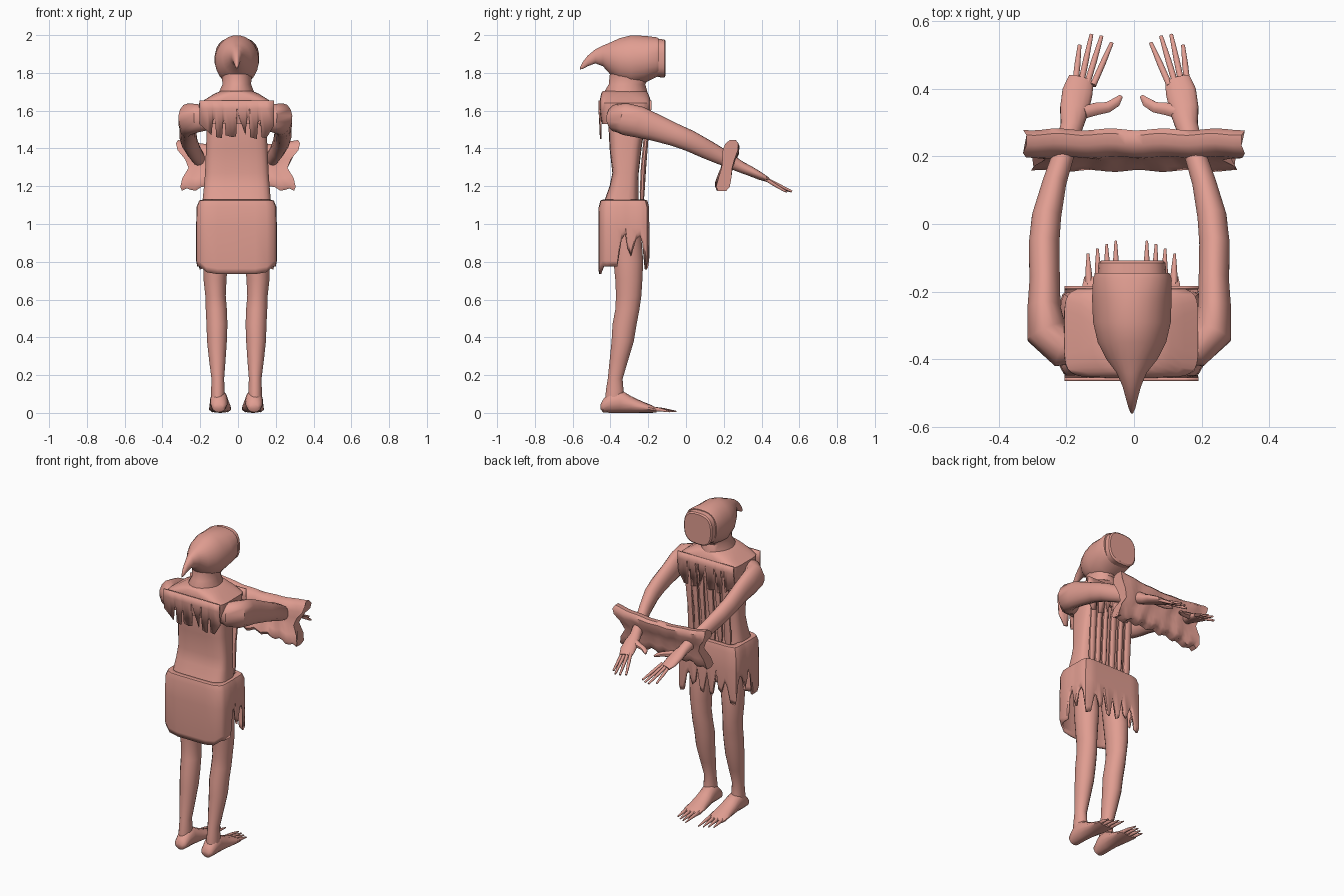
import bpy, math
from mathutils import Vector

skin = bpy.data.materials.new("dusty pink")
skin.diffuse_color = (0.75, 0.34, 0.285, 1)
CX = -0.008  # symmetry line of the body


def make(name, verts, faces, angle=45, solid=0):
    me = bpy.data.meshes.new(name)
    me.from_pydata([tuple(v) for v in verts], [], faces)
    me.materials.append(skin)
    ob = bpy.data.objects.new(name, me)
    bpy.context.collection.objects.link(ob)
    bpy.ops.object.select_all(action='DESELECT')
    bpy.context.view_layer.objects.active = ob
    ob.select_set(True)
    bpy.ops.object.mode_set(mode='EDIT')
    bpy.ops.mesh.select_all(action='SELECT')
    bpy.ops.mesh.normals_make_consistent(inside=False)
    bpy.ops.object.mode_set(mode='OBJECT')
    if solid:
        m = ob.modifiers.new("thickness", 'SOLIDIFY')
        m.thickness, m.offset = solid, 0
    bpy.ops.object.shade_smooth_by_angle(angle=math.radians(angle))
    return ob


def skin_rings(name, rings, caps=True, angle=45):
    n = len(rings[0])
    verts = [v for r in rings for v in r]
    faces = [(i * n + j, i * n + (j + 1) % n, (i + 1) * n + (j + 1) % n, (i + 1) * n + j)
             for i in range(len(rings) - 1) for j in range(n)]
    if caps:
        faces += [tuple(range(n)), tuple(range(len(verts) - n, len(verts)))]
    return make(name, verts, faces, angle)


def unit_ring(n, p):
    out = []
    for k in range(n):
        a = math.tau * (k + 0.5) / n
        c, s = math.cos(a), math.sin(a)
        out.append((math.copysign(abs(c) ** (2 / p), c), math.copysign(abs(s) ** (2 / p), s)))
    return out


def loft(name, axis, sections, n=20, p=2.0, angle=45):
    """Sections are (position, min x, max x, min v, max v[, power])."""
    rings = []
    for s in sections:
        t, x0, x1, v0, v1 = s[:5]
        ring = []
        for c, d in unit_ring(n, s[5] if len(s) > 5 else p):
            x, v = (x0 + x1 + c * (x1 - x0)) / 2, (v0 + v1 + d * (v1 - v0)) / 2
            ring.append((x, v, t) if axis == 'z' else (x, t, v))
        rings.append(ring)
    return skin_rings(name, rings, angle=angle)


def tube(name, path, n=10):
    """Path points are (x, y, z, half width, half height)."""
    pts = [Vector(q[:3]) for q in path]
    rings = []
    for i, q in enumerate(path):
        t = (pts[min(i + 1, len(pts) - 1)] - pts[max(i - 1, 0)]).normalized()
        u = t.cross(Vector((0, 0, 1))).normalized()
        v = u.cross(t)
        rings.append([pts[i] + u * c * q[3] + v * d * q[4] for c, d in unit_ring(n, 2)])
    return skin_rings(name, rings)


def sheet(name, columns, closed=False, solid=0.01):
    """Cloth made of columns, each a list of points from top to bottom."""
    m, k = len(columns), len(columns[0])
    faces = [(i * k + j, (i + 1) % m * k + j, (i + 1) % m * k + j + 1, i * k + j + 1)
             for i in range(m if closed else m - 1) for j in range(k - 1)]
    return make(name, [p for c in columns for p in c], faces, 40, solid)


# Hood sweeping back into a drooping point, with a flat face plate in front
loft("hood", 'y', [
    (-.145, -.115, .105, 1.785, 1.985, 2.6), (-.16, -.122, .112, 1.775, 1.99, 2.4),
    (-.22, -.125, .112, 1.745, 1.997), (-.29, -.122, .110, 1.73, 2.0),
    (-.35, -.108, .096, 1.75, 1.985), (-.40, -.082, .07, 1.79, 1.962),
    (-.44, -.052, .038, 1.835, 1.945), (-.48, -.034, .021, 1.85, 1.925),
    (-.52, -.023, .01, 1.835, 1.892), (-.545, -.016, .004, 1.822, 1.86),
    (-.56, -.009, -.003, 1.818, 1.832)], n=24)
loft("face_plate", 'y', [
    (-.15, -.108, .096, 1.777, 1.98, 2.8), (-.115, -.106, .094, 1.775, 1.978, 2.8),
    (-.108, -.098, .087, 1.785, 1.97, 2.8)], n=24, angle=30)
loft("neck", 'z', [
    (1.62, -.12, .10, -.43, -.20), (1.69, -.105, .09, -.44, -.20),
    (1.74, -.083, .07, -.41, -.215), (1.79, -.088, .075, -.405, -.18),
    (1.85, -.10, .09, -.40, -.17)])

# Shoulder cape with torn fringe front and back
loft("shoulder_cape", 'z', [
    (1.53, -.19, .172, -.445, -.2, 6), (1.60, -.207, .19, -.455, -.19, 6), (1.64, -.206, .19, -.455, -.185, 6),
    (1.665, -.165, .15, -.455, -.19, 5), (1.69, -.125, .11, -.45, -.2, 3),
    (1.705, -.09, .075, -.44, -.21, 2)], n=28, angle=50)
back_x = [-.205, -.16, -.14, -.135, -.12, -.115, -.085, -.08, -.07, -.065, -.03, -.01,
          -.005, .04, .045, .06, .065, .10, .105, .12, .125, .15, .19]
back_z = [1.53, 1.49, 1.47, 1.55, 1.56, 1.46, 1.455, 1.54, 1.55, 1.47, 1.46, 1.465,
          1.6, 1.47, 1.56, 1.57, 1.46, 1.45, 1.54, 1.55, 1.46, 1.455, 1.52]
for name, y, dy in (("back_fringe", -.459, .008), ("front_fringe", -.188, -.012)):
    sheet(name, [[(x, y, 1.655), (x, y, 1.61), (x, y + dy, z)] for x, z in zip(back_x, back_z)], solid=.009)

# Robe body with hanging strips in front
loft("robe_torso", 'z', [
    (1.07, -.196, .182, -.45, -.24), (1.13, -.188, .174, -.43, -.25),
    (1.2, -.181, .168, -.405, -.25), (1.27, -.175, .163, -.39, -.25),
    (1.4, -.17, .157, -.405, -.235), (1.5, -.166, .152, -.41, -.22),
    (1.6, -.16, .145, -.41, -.21)], n=24, p=4)
for i, (x, w, low) in enumerate([(-.135, .025, 1.08), (-.08, .018, 1.12), (-.025, .022, 1.07),
                                 (.035, .018, 1.12), (.082, .02, 1.08), (.125, .022, 1.08)]):
    tube("chest_strip_%d" % i, [(x, -.205, 1.57, w * .8, .012), (x + .003, -.212, 1.45, w, .014),
                                (x, -.225, 1.3, w * .9, .014), (x, -.232, 1.17, w, .014),
                                (x, -.235, low, w * .5, .008)], n=8)

# Ragged skirt: half outline as x, y, hem height, mirrored
half = [(0, -.458, .735), (.1, -.458, .735), (.16, -.455, .745), (.195, -.44, .775), (.206, -.42, .775),
        (.208, -.365, .775), (.208, -.345, .92), (.208, -.32, .95), (.206, -.305, .87), (.206, -.29, .83),
        (.206, -.265, .92), (.206, -.24, .94), (.203, -.225, .9), (.198, -.21, .76), (.17, -.203, .77),
        (.15, -.2, .87), (.13, -.2, .9), (.105, -.2, .82), (.085, -.2, .84), (.07, -.2, .94),
        (.045, -.2, .8), (.025, -.2, .79), (0, -.2, .93)]
outline = half + [(-x, y, z) for x, y, z in half[-2:0:-1]]


def skirt_column(x, y, hem):
    def at(s, z):
        return (CX + x * s, -.33 + (y + .33) * s, z)
    return [at(.8, 1.125), at(.93, 1.12), at(.985, 1.09), at(1, .98), at(1, hem + .03), at(.97, hem)]


sheet("ragged_skirt", [skirt_column(*q) for q in outline], closed=True, solid=.012)

# Wrap draped over both wrists: thickness and end reach by height fraction
profile = [(0, .022, .297), (.08, .036, .305), (.25, .034, .295), (.45, .028, .262),
           (.62, .032, .28), (.8, .04, .32), (.93, .034, .328), (1, .015, .318)]
rings = []
for i in range(25):
    f = i / 12 - 1
    top = 1.415 + .03 * f * f
    low = 1.2 - .025 * f * f + .01 * math.sin(i * 1.7)
    side = [(t, h, r, sg) for sg, pr in ((1, profile), (-1, profile[::-1])) for t, h, r in pr]
    rings.append([(f * r, .188 + .062 * t + sg * h + .003 * math.sin(i * 1.1 + t * 4), low + (top - low) * t)
                  for t, h, r, sg in side])
skin_rings("wrist_wrap", rings)

# Limbs, built once per side
for side, s in (("right", 1), ("left", -1)):
    def mx(pts, c=CX):
        return [(c + s * q[0],) + tuple(q[1:]) for q in pts]

    tube(side + "_arm", mx([
        (.13, -.36, 1.56, .05, .06), (.20, -.365, 1.56, .06, .075), (.245, -.32, 1.555, .062, .085),
        (.252, -.25, 1.54, .05, .083), (.25, -.17, 1.513, .046, .072), (.252, -.06, 1.472, .046, .06),
        (.245, .02, 1.44, .044, .056), (.222, .12, 1.39, .036, .05), (.19, .22, 1.34, .032, .04),
        (.17, .29, 1.302, .034, .03), (.162, .34, 1.28, .044, .026), (.153, .39, 1.255, .046, .021),
        (.142, .43, 1.235, .038, .013)], -.014), n=14)
    for k, (bx, tx, ty) in enumerate([(.113, .058, .535), (.132, .088, .555), (.15, .118, .56), (.166, .153, .528)]):
        tube("%s_finger_%d" % (side, k), mx([
            (bx, .41, 1.245, .010, .010), ((bx + tx) / 2, (.41 + ty) / 2, 1.208, .0095, .0095),
            (tx, ty, 1.172, .006, .006)], -.008), n=8)
    tube(side + "_thumb", mx([
        (.14, .33, 1.285, .02, .02), (.105, .34, 1.275, .02, .018), (.07, .345, 1.268, .017, .014),
        (.045, .36, 1.262, .015, .012), (.03, .378, 1.256, .006, .006)]), n=8)

    def leg_sections(secs):
        out = []
        for t, a, b, v0, v1 in secs:
            x0, x1 = sorted((CX + s * a, CX + s * b))
            out.append((t, x0, x1, v0, v1))
        return out

    loft(side + "_leg", 'z', leg_sections([
        (1.0, .03, .18, -.40, -.24), (.8, .045, .178, -.385, -.225), (.7, .052, .175, -.375, -.23),
        (.62, .056, .166, -.372, -.235), (.55, .05, .164, -.375, -.245), (.47, .047, .16, -.39, -.26),
        (.38, .05, .157, -.395, -.275), (.28, .057, .146, -.405, -.305), (.18, .065, .133, -.415, -.335),
        (.12, .062, .135, -.425, -.33), (.05, .062, .135, -.43, -.33)]), n=16)
    loft(side + "_foot", 'y', leg_sections([
        (-.452, .072, .115, .02, .045), (-.44, .055, .132, .003, .07), (-.40, .047, .14, 0, .115),
        (-.35, .045, .14, 0, .125), (-.29, .037, .142, 0, .088), (-.23, .03, .145, 0, .06),
        (-.18, .028, .146, .0, .04), (-.155, .035, .14, .003, .026)]), n=14)
    for k, (bx, tx, ty) in enumerate([(.045, .046, -.05), (.07, .073, -.06), (.097, .1, -.073), (.125, .128, -.088)]):
        tube("%s_toe_%d" % (side, k), mx([
            (bx, -.19, .022, .013, .014), ((bx + tx) / 2, (ty - .19) / 2, .017, .010, .010),
            (tx, ty, .007, .004, .004)]), n=8)
